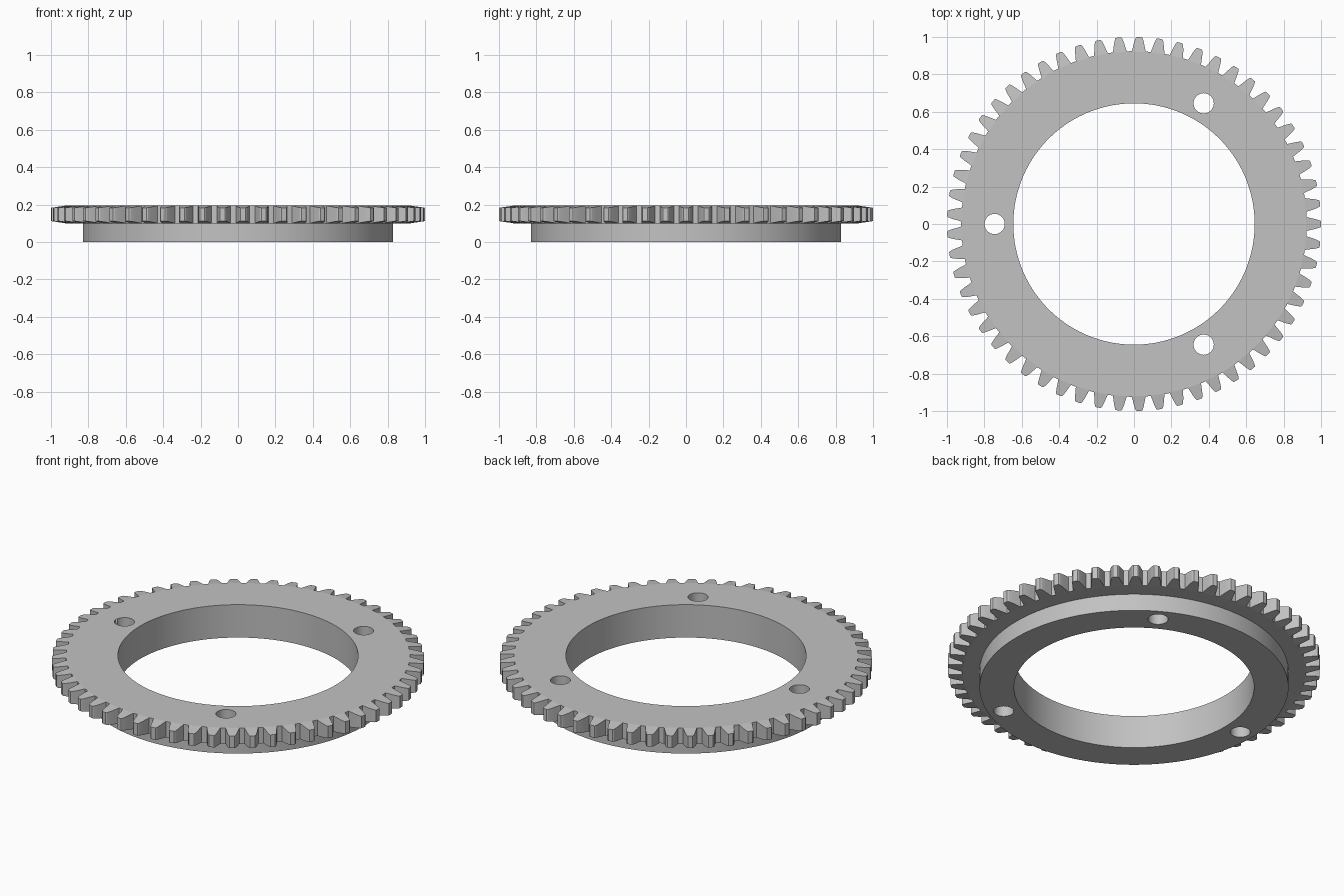
import bpy, bmesh, math

if "Cube" in bpy.data.objects:
    bpy.data.objects.remove(bpy.data.objects["Cube"])

TEETH = 57
TOP, STEP, BOTTOM = 0.195, 0.1, 0.0      # gear top, hub shoulder, hub base
BORE, HUB, FACE, ROOT, TIP = 0.645, 0.83, 0.921, 0.924, 1.0
CHAMFER = 0.012

# One colour
steel = bpy.data.materials.new("steel grey")
steel.use_nodes = True
colour = (0.54, 0.54, 0.54, 1)
steel.diffuse_color = colour
steel.node_tree.nodes["Principled BSDF"].inputs["Base Color"].default_value = colour

# Half of one tooth: radius and half width, root to tip
flank = [(ROOT, 0.037), (0.945, 0.032), (0.966, 0.0275), (0.985, 0.022), (0.996, 0.018), (TIP, 0.013)]
pitch = 2 * math.pi / TEETH
outline = []                              # angle and radius around the rim
for i in range(TEETH):
    a = i * pitch
    outline += [(a - w / r, r) for r, w in flank]
    outline += [(a + w / r, r) for r, w in reversed(flank)]
    outline.append((a + pitch / 2, ROOT))


def section(rim):
    """Cross-section of the ring for one rim radius."""
    drop = CHAMFER * (rim - FACE) / (TIP - FACE)
    return [(BORE, TOP), (FACE, TOP), (rim, TOP - drop), (rim, STEP + drop),
            (FACE, STEP), (HUB, STEP), (HUB, BOTTOM), (BORE, BOTTOM)]


# Toothed ring with hub, swept around the axis
bm = bmesh.new()
columns = [[bm.verts.new((r * math.cos(a), r * math.sin(a), z)) for r, z in section(rim)]
           for a, rim in outline]
for i, near in enumerate(columns):
    far = columns[(i + 1) % len(columns)]
    for j in range(len(near)):
        k = (j + 1) % len(near)
        bm.faces.new((near[j], near[k], far[k], far[j]))
bmesh.ops.recalc_face_normals(bm, faces=bm.faces)
mesh = bpy.data.meshes.new("gear_ring")
bm.to_mesh(mesh)
bm.free()
gear = bpy.data.objects.new("gear_ring", mesh)
bpy.context.collection.objects.link(gear)
mesh.materials.append(steel)

# Three bolt holes
for i in range(3):
    a = math.radians(60 + 120 * i)
    bpy.ops.mesh.primitive_cylinder_add(vertices=64, radius=0.054, depth=1,
                                        location=(0.745 * math.cos(a), 0.745 * math.sin(a), 0.1))
    cutter = bpy.context.object
    cutter.name = f"bolt_hole_cutter_{i + 1}"
    cutter.data.materials.append(steel)
    cutter.hide_render = True
    cutter.hide_set(True)
    cut = gear.modifiers.new(f"bolt_hole_{i + 1}", 'BOOLEAN')
    cut.operation, cut.solver, cut.object = 'DIFFERENCE', 'EXACT', cutter

# Apply the holes, then drop the cutters
bpy.ops.object.select_all(action='DESELECT')
gear.select_set(True)
bpy.context.view_layer.objects.active = gear
for m in list(gear.modifiers):
    cutter = m.object
    bpy.ops.object.modifier_apply(modifier=m.name)
    bpy.data.objects.remove(cutter)
bpy.ops.object.shade_smooth_by_angle(angle=math.radians(7))
